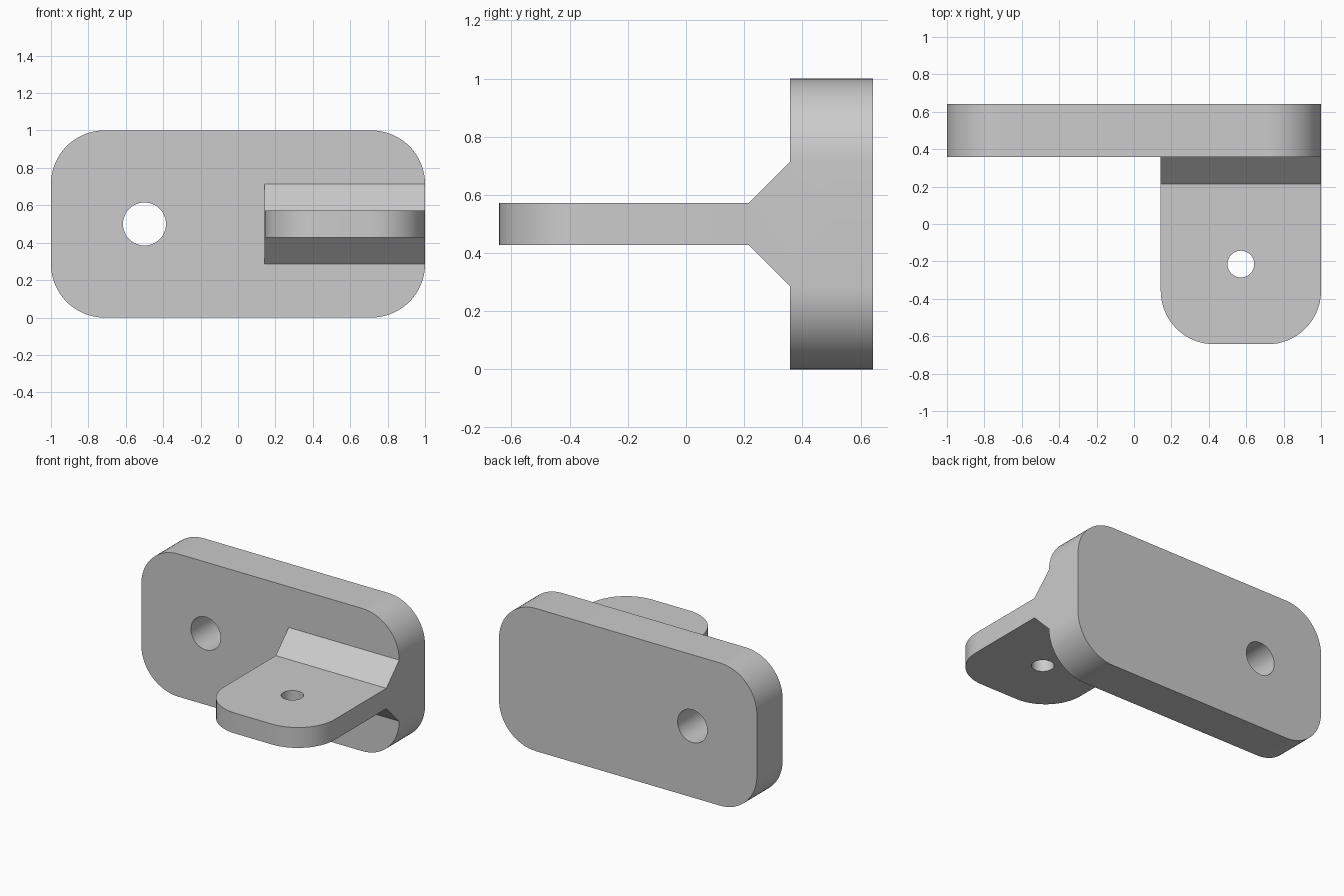
import bpy, bmesh
from math import radians
from mathutils import Vector

if "Cube" in bpy.data.objects:
    bpy.data.objects.remove(bpy.data.objects["Cube"])

U = 1 / 7  # design module: the plate is 14 modules long


def extrude_part(name, profile, depth, round_edge, radius):
    """Extrude a closed profile, then round the edges picked by round_edge."""
    bm = bmesh.new()
    face = bm.faces.new([bm.verts.new(p) for p in profile])
    new = bmesh.ops.extrude_face_region(bm, geom=[face])["geom"]
    bmesh.ops.translate(bm, vec=Vector(depth),
                        verts=[v for v in new if isinstance(v, bmesh.types.BMVert)])
    bmesh.ops.recalc_face_normals(bm, faces=bm.faces)
    edges = [e for e in bm.edges if round_edge(*(v.co for v in e.verts))]
    bmesh.ops.bevel(bm, geom=edges, offset=radius, offset_type='OFFSET',
                    segments=16, profile=0.5, affect='EDGES')
    bmesh.ops.recalc_face_normals(bm, faces=bm.faces)
    mesh = bpy.data.meshes.new(name)
    bm.to_mesh(mesh)
    bm.free()
    obj = bpy.data.objects.new(name, mesh)
    bpy.context.collection.objects.link(obj)
    return obj


def combine(target, other, operation):
    """Apply a boolean and remove the helper object."""
    mod = target.modifiers.new(operation.lower(), 'BOOLEAN')
    mod.operation, mod.solver, mod.object = operation, 'EXACT', other
    bpy.context.view_layer.objects.active = target
    bpy.ops.object.modifier_apply(modifier=mod.name)
    bpy.data.objects.remove(other)


def drill(target, location, radius, rotation=(0, 0, 0)):
    bpy.ops.mesh.primitive_cylinder_add(vertices=64, radius=radius, depth=0.8,
                                        location=location, rotation=rotation)
    cutter = bpy.context.object
    cutter.hide_render = True
    combine(target, cutter, 'DIFFERENCE')


# Upright mounting plate with rounded corners and one screw hole
y0, y1 = 2.5 * U, 4.5 * U
bracket = extrude_part(
    "mounting_bracket",
    [(-1, y0, 0), (1, y0, 0), (1, y0, 1), (-1, y0, 1)], (0, y1 - y0, 0),
    lambda a, b: abs(a.y - b.y) > 0.1, 2 * U)
drill(bracket, (-0.5, (y0 + y1) / 2, 0.5), 0.115, (radians(90), 0, 0))

# Horizontal tab with chamfered root, as a side profile extruded along x
upper = [(-4.5 * U, 0.5 * U), (1.5 * U, 0.5 * U), (y0, 1.5 * U), (y0 + U, 1.5 * U)]
side = upper + [(y, -z) for y, z in reversed(upper)]
tab = extrude_part(
    "tab", [(U, y, 0.5 + z) for y, z in side], (1 - U, 0, 0),
    lambda a, b: max(a.y, b.y) < -0.6 and abs(a.z - b.z) > 0.1, 2 * U)
drill(tab, (4 * U, -1.5 * U, 0.5), 0.5 * U)

# Merge into one solid
combine(bracket, tab, 'UNION')
bpy.ops.object.select_all(action='DESELECT')
bracket.select_set(True)
bpy.context.view_layer.objects.active = bracket
bpy.ops.object.shade_smooth_by_angle(angle=radians(30))
